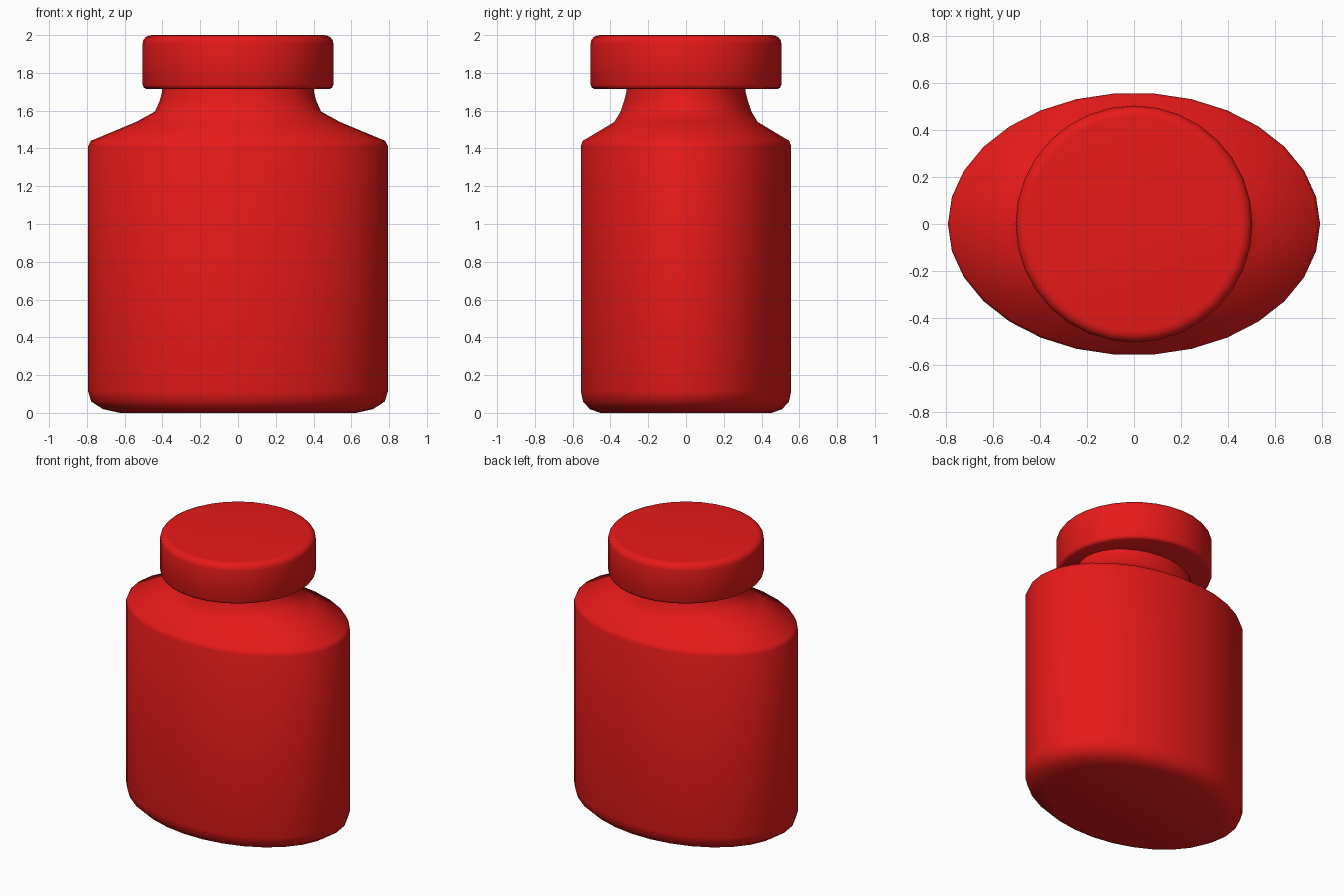
import bpy, bmesh, math

if "Cube" in bpy.data.objects:
    bpy.data.objects.remove(bpy.data.objects["Cube"])

red = bpy.data.materials.new("red")
red.diffuse_color = (0.8, 0.01, 0.01, 1)
red.use_nodes = True
red.node_tree.nodes["Principled BSDF"].inputs["Base Color"].default_value = red.diffuse_color


def loft(name, rings, sides):
    """Stack ellipses given as (x radius, y radius, z) and cap both ends."""
    bm = bmesh.new()
    loops = []
    for rx, ry, z in rings:
        loops.append([bm.verts.new((rx * math.cos(2 * math.pi * i / sides),
                                    ry * math.sin(2 * math.pi * i / sides), z))
                      for i in range(sides)])
    for lo, hi in zip(loops, loops[1:]):
        for i in range(sides):
            j = (i + 1) % sides
            bm.faces.new((lo[i], lo[j], hi[j], hi[i]))
    bm.faces.new(loops[0][::-1])
    bm.faces.new(loops[-1])
    mesh = bpy.data.meshes.new(name)
    bm.to_mesh(mesh)
    bm.free()
    mesh.materials.append(red)
    obj = bpy.data.objects.new(name, mesh)
    bpy.context.collection.objects.link(obj)
    bpy.ops.object.select_all(action='DESELECT')
    obj.select_set(True)
    bpy.context.view_layer.objects.active = obj
    bpy.ops.object.shade_smooth_by_angle(angle=math.radians(45))
    return obj


# Oval body: rounded base, straight wall, sloped shoulder, flared neck
loft("bottle_body", [
    (0.625, 0.457, 0), (0.715, 0.512, 0.02), (0.777, 0.548, 0.06),
    (0.794, 0.56, 0.115), (0.794, 0.56, 1.41), (0.78, 0.55, 1.44),
    (0.54, 0.382, 1.54), (0.44, 0.348, 1.595), (0.415, 0.33, 1.65),
    (0.402, 0.317, 1.70), (0.40, 0.315, 1.74)], 30)

# Round lid with softened rims
loft("lid", [(r, r, z) for r, z in [
    (0.485, 1.715), (0.498, 1.721), (0.505, 1.737), (0.505, 1.955),
    (0.501, 1.974), (0.489, 1.989), (0.472, 1.998), (0.455, 2.0)]], 32)
